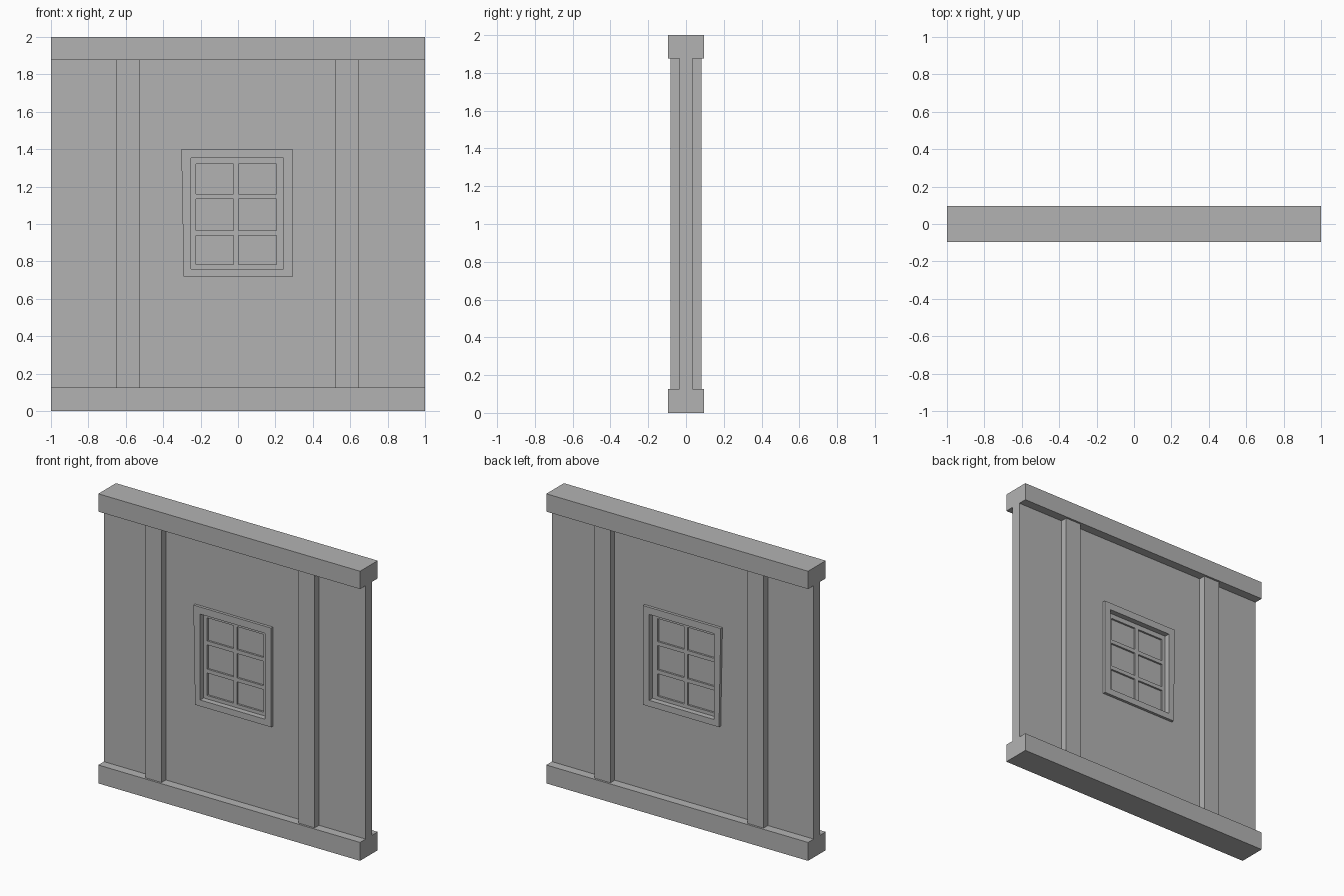
import bpy
import bmesh

cube = bpy.data.objects.get("Cube")
if cube:
    bpy.data.objects.remove(cube, do_unlink=True)

# Single plain grey for the whole wall panel
grey = bpy.data.materials.new("plain_grey")
grey.use_nodes = True
colour = (0.45, 0.45, 0.45, 1)
grey.diffuse_color = colour
grey.node_tree.nodes["Principled BSDF"].inputs["Base Color"].default_value = colour


def finish(name, bm):
    bmesh.ops.recalc_face_normals(bm, faces=bm.faces)
    mesh = bpy.data.meshes.new(name)
    bm.to_mesh(mesh)
    bm.free()
    mesh.materials.append(grey)
    obj = bpy.data.objects.new(name, mesh)
    bpy.context.collection.objects.link(obj)
    return obj


def corners(x0, x1, z0, z1):
    return [(x0, z0), (x1, z0), (x1, z1), (x0, z1)]


def box(name, x0, x1, z0, z1, depth):
    """Box centred on y = 0, reaching depth to the front and back."""
    bm = bmesh.new()
    face = bm.faces.new([bm.verts.new((x, -depth, z)) for x, z in corners(x0, x1, z0, z1)])
    moved = bmesh.ops.extrude_face_region(bm, geom=[face])["geom"]
    verts = [v for v in moved if isinstance(v, bmesh.types.BMVert)]
    bmesh.ops.translate(bm, verts=verts, vec=(0, 2 * depth, 0))
    return finish(name, bm)


def ring(name, outer, inner, depth):
    """Four-sided frame between two outlines, centred on y = 0."""
    bm = bmesh.new()
    loops = [[bm.verts.new((x, y, z)) for x, z in outline]
             for outline, y in ((outer, -depth), (inner, -depth), (inner, depth), (outer, depth))]
    for k in range(4):
        a, b = loops[k], loops[(k + 1) % 4]
        for i in range(4):
            j = (i + 1) % 4
            bm.faces.new((a[i], a[j], b[j], b[i]))
    return finish(name, bm)


# Wall panel with the window opening
ring("wall_panel", corners(-1, 1, 0.06, 1.94), corners(-0.27, 0.26, 0.74, 1.37), 0.035)

# Top and bottom beams
box("bottom_beam", -1, 1, 0, 0.127, 0.096)
box("top_beam", -1, 1, 1.877, 2, 0.096)

# Upright posts passing through the wall
box("right_post", -0.65, -0.527, 0.1, 1.9, 0.082)
box("left_post", 0.52, 0.643, 0.1, 1.9, 0.082)

# Window surround, with a slightly crooked outer edge
crooked = [(-0.29, 0.717), (0.291, 0.717), (0.291, 1.402), (-0.303, 1.402)]
ring("window_frame", crooked, corners(-0.251, 0.243, 0.76, 1.353), 0.054)

# Recessed sash, glazing bars and glass
ring("window_sash", corners(-0.26, 0.25, 0.75, 1.36), corners(-0.225, 0.205, 0.784, 1.32), 0.016)
box("upright_glazing_bar", -0.023, 0.004, 0.77, 1.33, 0.016)
for name, low in (("lower", 0.939), ("upper", 1.134)):
    box(name + "_glazing_bar", -0.23, 0.21, low, low + 0.027, 0.0159)
box("window_glass", -0.24, 0.22, 0.77, 1.33, 0.003)
